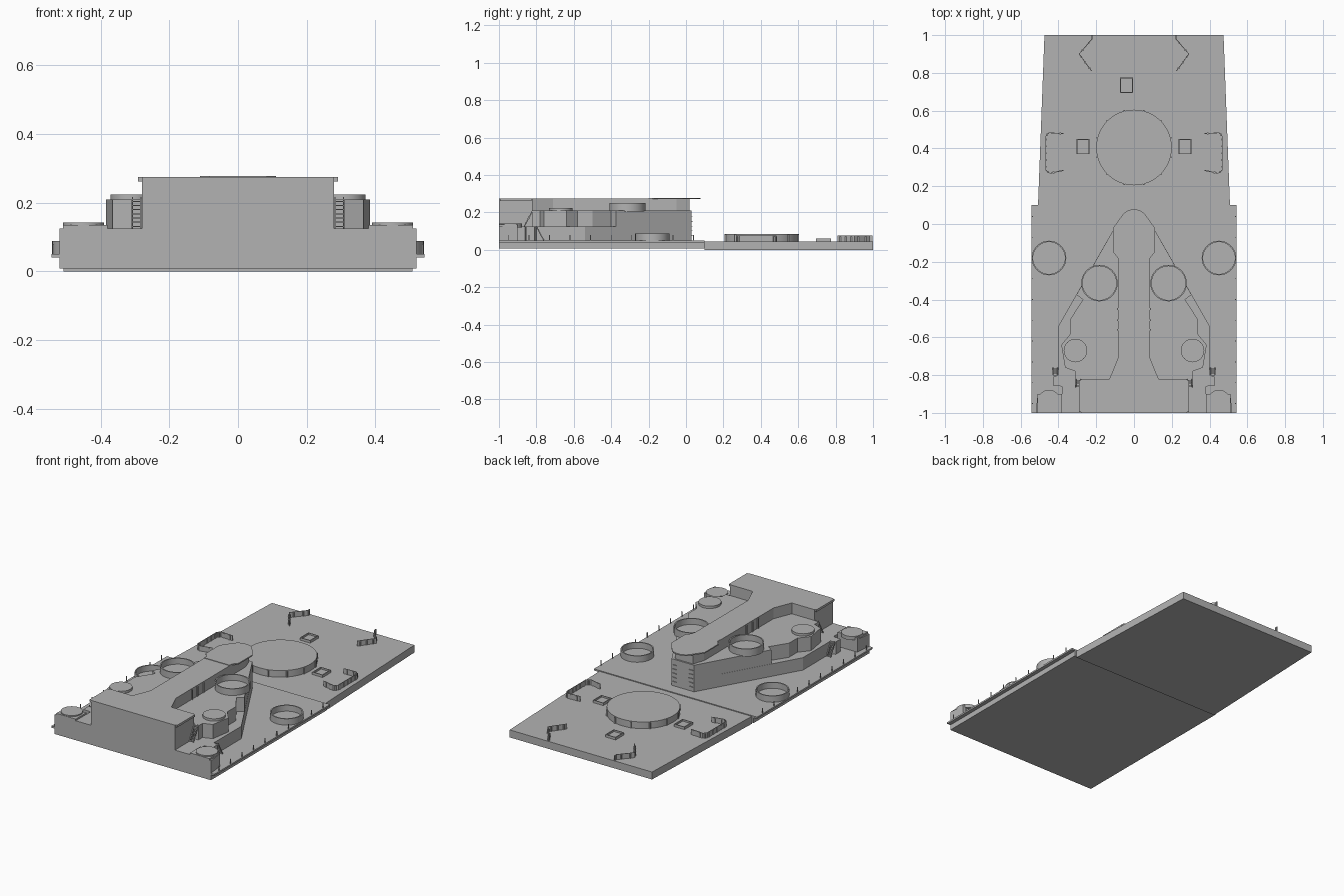
import bpy, bmesh, math
from mathutils import Vector

cube = bpy.data.objects.get("Cube")
if cube:
    bpy.data.objects.remove(cube, do_unlink=True)

grey = bpy.data.materials.new("hull_grey")
grey.use_nodes = True
colour = (0.45, 0.45, 0.45, 1)
grey.diffuse_color = colour
grey.node_tree.nodes["Principled BSDF"].inputs["Base Color"].default_value = colour


def finish(name, bm, smooth=False):
    bmesh.ops.recalc_face_normals(bm, faces=bm.faces)
    mesh = bpy.data.meshes.new(name)
    bm.to_mesh(mesh)
    bm.free()
    mesh.materials.append(grey)
    obj = bpy.data.objects.new(name, mesh)
    bpy.context.collection.objects.link(obj)
    if smooth:
        bpy.ops.object.select_all(action='DESELECT')
        obj.select_set(True)
        bpy.context.view_layer.objects.active = obj
        bpy.ops.object.shade_smooth_by_angle(angle=math.radians(30))
    return obj


def add_prism(bm, points, z0, z1):
    face = bm.faces.new([bm.verts.new((x, y, z0)) for x, y in points])
    out = bmesh.ops.extrude_face_region(bm, geom=[face])
    verts = [g for g in out["geom"] if isinstance(g, bmesh.types.BMVert)]
    bmesh.ops.translate(bm, vec=(0, 0, z1 - z0), verts=verts)
    if face.is_valid is False or not face.link_loops_valid if hasattr(face, "link_loops_valid") else False:
        bm.faces.new([e for e in face.verts])


def prism(name, points, z0, z1, smooth=False):
    bm = bmesh.new()
    lower = [bm.verts.new((x, y, z0)) for x, y in points]
    upper = [bm.verts.new((x, y, z1)) for x, y in points]
    bm.faces.new(lower)
    bm.faces.new(upper)
    for i in range(len(points)):
        j = (i + 1) % len(points)
        bm.faces.new((lower[i], lower[j], upper[j], upper[i]))
    return finish(name, bm, smooth)


def symmetric(name, half, z0, z1):
    return prism(name, half + [(-x, y) for x, y in reversed(half)], z0, z1)


def box(name, x, y, w, d, z0, z1):
    return prism(name, [(x - w / 2, y - d / 2), (x + w / 2, y - d / 2),
                        (x + w / 2, y + d / 2), (x - w / 2, y + d / 2)], z0, z1)


def circle(x, y, r, n=40):
    return [(x + r * math.cos(math.tau * i / n), y + r * math.sin(math.tau * i / n)) for i in range(n)]


def wall(name, path, z0, z1, thick=0.006, closed=False, smooth=False):
    """Thin upright screen along a path."""
    bm = bmesh.new()
    n = len(path)
    rows = []
    for i, (x, y) in enumerate(path):
        a = Vector(path[(i - 1) % n if closed else max(i - 1, 0)])
        b = Vector(path[(i + 1) % n if closed else min(i + 1, n - 1)])
        t = (b - a).normalized()
        ox, oy = -t.y * thick / 2, t.x * thick / 2
        rows.append([bm.verts.new(c) for c in ((x - ox, y - oy, z0), (x + ox, y + oy, z0),
                                               (x + ox, y + oy, z1), (x - ox, y - oy, z1))])
    for i in range(n if closed else n - 1):
        p, q = rows[i], rows[(i + 1) % n]
        for k in range(4):
            m = (k + 1) % 4
            bm.faces.new((p[k], p[m], q[m], q[k]))
    if not closed:
        bm.faces.new(rows[0])
        bm.faces.new(rows[-1])
    return finish(name, bm, smooth)


def ladder(name, x, w, y0, z0, y1, z1, steps=7):
    """Sloping stair with two stringers and flat treads."""
    for s in (-1, 1):
        bm = bmesh.new()
        sx = x + s * w / 2
        rings = [[bm.verts.new((sx + dx, y, z + dz)) for dx, dz in
                  ((-.002, -.006), (.002, -.006), (.002, .006), (-.002, .006))]
                 for y, z in ((y0, z0), (y1, z1))]
        bm.faces.new(rings[0])
        bm.faces.new(rings[1])
        for k in range(4):
            m = (k + 1) % 4
            bm.faces.new((rings[0][k], rings[0][m], rings[1][m], rings[1][k]))
        finish(name + "_stringer", bm)
    for i in range(steps):
        t = (i + .5) / steps
        z = z0 + (z1 - z0) * t
        box(name + "_tread", x, y0 + (y1 - y0) * t, w, .01, z - .0015, z + .0015)


# Deck sections
symmetric("fore_deck", [(.508, .1), (.474, 1)], 0, .045)
symmetric("aft_hull", [(.52, -1), (.52, .1)], .008, .05)

# Stepped superstructure
symmetric("lower_house", [(.52, -1), (.51, -.9), (.38, -.9), (.38, -.86), (.43, -.855),
                          (.43, -.81), (.40, -.8), (.40, -.54), (.075, .03)], .05, .125)
symmetric("upper_house", [(.28, -.9), (.28, -.82), (.31, -.82), (.31, -.78), (.365, -.76), (.385, -.64),
                          (.335, -.58), (.335, -.5), (.27, -.4), (.305, -.375), (.075, .03)], .125, .21)
symmetric("bridge_spine", [(.28, -1), (.28, -.82), (.13, -.82), (.085, -.71), (.085, -.15),
                           (.085, -.05), (.06, .02)], .125, .275)
nose = [(.078 * math.cos(a), .078 * math.sin(a)) for a in
        [math.radians(d) for d in range(30, 90, 10)]]
symmetric("bridge_platform", [(.085, -.2), (.085, -.18), (.11, -.15), (.11, -.02)] + nose, .271, .278)

# Main gun ring
prism("gun_ring", circle(0, .405, .2, 64), .045, .085, True)
for i in range(12):
    a = math.tau * (i + .5) / 12
    box("ring_bracket", .201 * math.cos(a), .405 + .201 * math.sin(a), .008, .008, .045, .082)

# Deck hatches: raised rim around a low cover
for hx, hy in ((-.04, .735), (.27, .41), (-.27, .41)):
    w, d = .032, .038
    wall("hatch_rim", [(hx - w, hy - d), (hx + w, hy - d), (hx + w, hy + d), (hx - w, hy + d)],
         .045, .06, .007, True)
    box("hatch_cover", hx, hy, 2 * w, 2 * d, .045, .05)

for s in (1, -1):
    # Side walkways and their rail posts
    box("side_walkway", s * .53, -.45, .026, 1.1, .04, .05)
    for i in range(10):
        box("rail_post", s * .538, -.95 + i * .11, .004, .004, .05, .08)

    # Open round gun tubs
    wall("deck_tub", circle(s * .45, -.18, .088), .045, .088, .007, True, True)
    prism("deck_tub_floor", circle(s * .45, -.18, .088), .044, .052, True)
    wall("upper_tub", circle(s * .183, -.313, .093), .205, .25, .007, True, True)
    prism("upper_tub_floor", circle(s * .183, -.313, .093), .205, .214, True)

    # Director bases
    prism("upper_director", circle(s * .31, -.67, .062), .21, .224, True)
    box("corner_house", s * .445, -.95, .13, .1, .125, .135)
    prism("corner_director", circle(s * .45, -.938, .06), .12, .142, True)

    # Splinter screens with stiffening ribs
    bow = [(.222, .998), (.222, .98), (.29, .9), (.225, .81)]
    side = [(.37, .478), (.45, .483), (.467, .465), (.467, .285), (.445, .268), (.37, .285)]
    for name, path in (("bow_screen", bow), ("side_screen", side)):
        path = [(s * x, y) for x, y in path]
        wall(name, path, .045, .076, .004)
        for a, b in zip(path, path[1:]):
            a, b = Vector(a), Vector(b)
            count = max(1, int((b - a).length / .035))
            for i in range(count):
                p = a.lerp(b, (i + .5) / count)
                box("screen_rib", p.x, p.y, .009, .009, .045, .072)

    # Stairs between decks
    ladder("lower_stair", s * .417, .025, -.76, .05, -.8, .125)
    ladder("upper_stair", s * .295, .025, -.865, .125, -.82, .21)

    # Bridge wing lips, window mullions and wall rungs
    box("wing_lip", s * .285, -.91, .012, .17, .262, .275)
    for y in (-.56, -.51, -.45):
        box("spine_rib", s * .087, y, .006, .008, .21, .27)
    for i in range(5):
        box("wall_rung", s * .055, .032, .025, .006, .075 + i * .025, .078 + i * .025)
